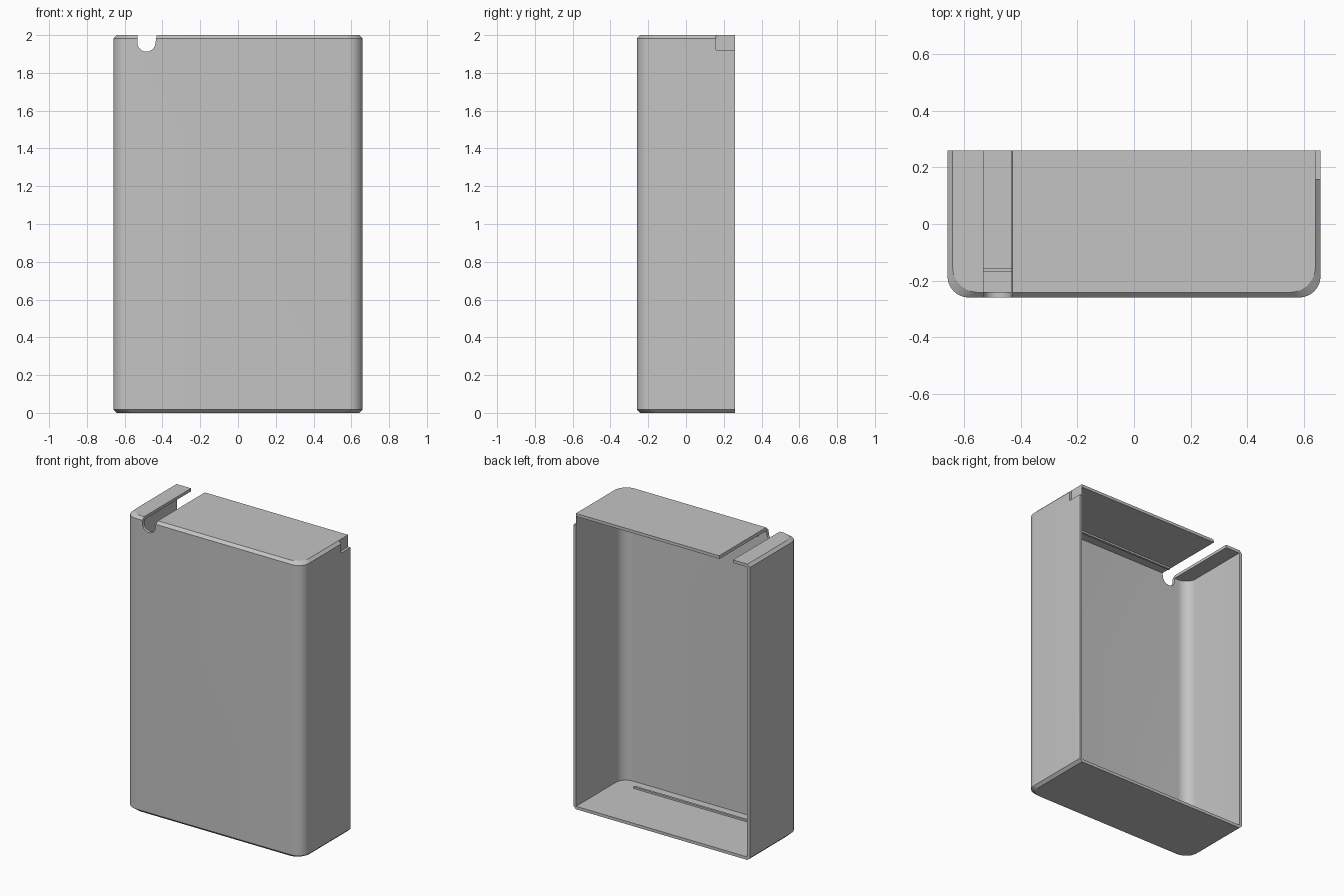
import bpy, bmesh, math

if "Cube" in bpy.data.objects:
    bpy.data.objects.remove(bpy.data.objects["Cube"], do_unlink=True)

HX, HY, HZ = 0.66, 0.26, 2.0      # half width, half depth, height
WALL, CHAMFER = 0.02, 0.018

grey = bpy.data.materials.new("plain grey")
grey.use_nodes = True
grey.diffuse_color = (0.55, 0.55, 0.55, 1)
grey.node_tree.nodes["Principled BSDF"].inputs["Base Color"].default_value = grey.diffuse_color


def arc(cx, cy, r, a0, a1, steps=10):
    angles = [math.radians(a0 + (a1 - a0) * i / steps) for i in range(steps + 1)]
    return [(cx + r * math.cos(a), cy + r * math.sin(a)) for a in angles]


def tray_outline(inset, r, back):
    """Rectangle with its two front corners rounded."""
    x, y = HX - inset, -HY + inset
    return ([(-x, back)] + arc(-x + r, y + r, r, 180, 270)
            + arc(x - r, y + r, r, 270, 360) + [(x, back)])


def loft(name, rings):
    """Join equal rings of 3D points into a closed solid."""
    bm = bmesh.new()
    loops = [[bm.verts.new(p) for p in ring] for ring in rings]
    n = len(loops[0])
    for low, high in zip(loops, loops[1:]):
        for i in range(n):
            j = (i + 1) % n
            bm.faces.new((low[i], low[j], high[j], high[i]))
    bm.faces.new(loops[0][::-1])
    bm.faces.new(loops[-1])
    bmesh.ops.recalc_face_normals(bm, faces=bm.faces)
    mesh = bpy.data.meshes.new(name)
    bm.to_mesh(mesh)
    bm.free()
    obj = bpy.data.objects.new(name, mesh)
    mesh.materials.append(grey)
    bpy.context.collection.objects.link(obj)
    return obj


def box(name, x0, x1, y0, y1, z0, z1):
    base = [(x0, y0), (x1, y0), (x1, y1), (x0, y1)]
    return loft(name, [[(x, y, z) for x, y in base] for z in (z0, z1)])


def cut(target, cutter):
    cutter.hide_render = True
    mod = target.modifiers.new("cut", "BOOLEAN")
    mod.operation, mod.solver, mod.object = "DIFFERENCE", "EXACT", cutter
    bpy.context.view_layer.objects.active = target
    bpy.ops.object.modifier_apply(modifier=mod.name)
    bpy.data.objects.remove(cutter, do_unlink=True)


# Shell: rounded front corners, chamfered top and bottom rims
body = tray_outline(0, 0.075, HY)
rim = tray_outline(CHAMFER, 0.09, HY)
levels = [(rim, 0), (body, CHAMFER), (body, HZ - CHAMFER), (rim, HZ)]
shell = loft("case_shell", [[(x, y, z) for x, y in ring] for ring, z in levels])

# Hollow, open at the back
hollow = tray_outline(WALL, 0.075, HY + 0.1)
cut(shell, loft("hollow_cutter", [[(x, y, z) for x, y in hollow]
                                  for z in (WALL, HZ - WALL)]))

# Round-bottomed cable slot through the front wall and top
slot = [(-0.533, 2.1)] + arc(-0.485, 1.96, 0.048, 180, 360) + [(-0.43, 2.0), (-0.43, 2.1)]
cut(shell, loft("slot_cutter", [[(x, y, z) for x, z in slot] for y in (-0.4, 0.4)]))

# Small notch in the upper back corner of the left wall
cut(shell, box("notch_cutter", HX - WALL + 0.002, 0.8, 0.16, 0.4, 1.92, 2.1))

# Low locating ribs inside floor and top
ribs = [box("floor_rib", -0.54, 0.5, -0.17, -0.155, WALL - 0.005, WALL + 0.012),
        box("top_rib", -0.425, 0.5, -0.17, -0.155, HZ - WALL - 0.012, HZ - WALL + 0.005)]

bpy.ops.object.select_all(action="DESELECT")
shell.select_set(True)
bpy.context.view_layer.objects.active = shell
bpy.ops.object.shade_smooth_by_angle(angle=math.radians(25))
